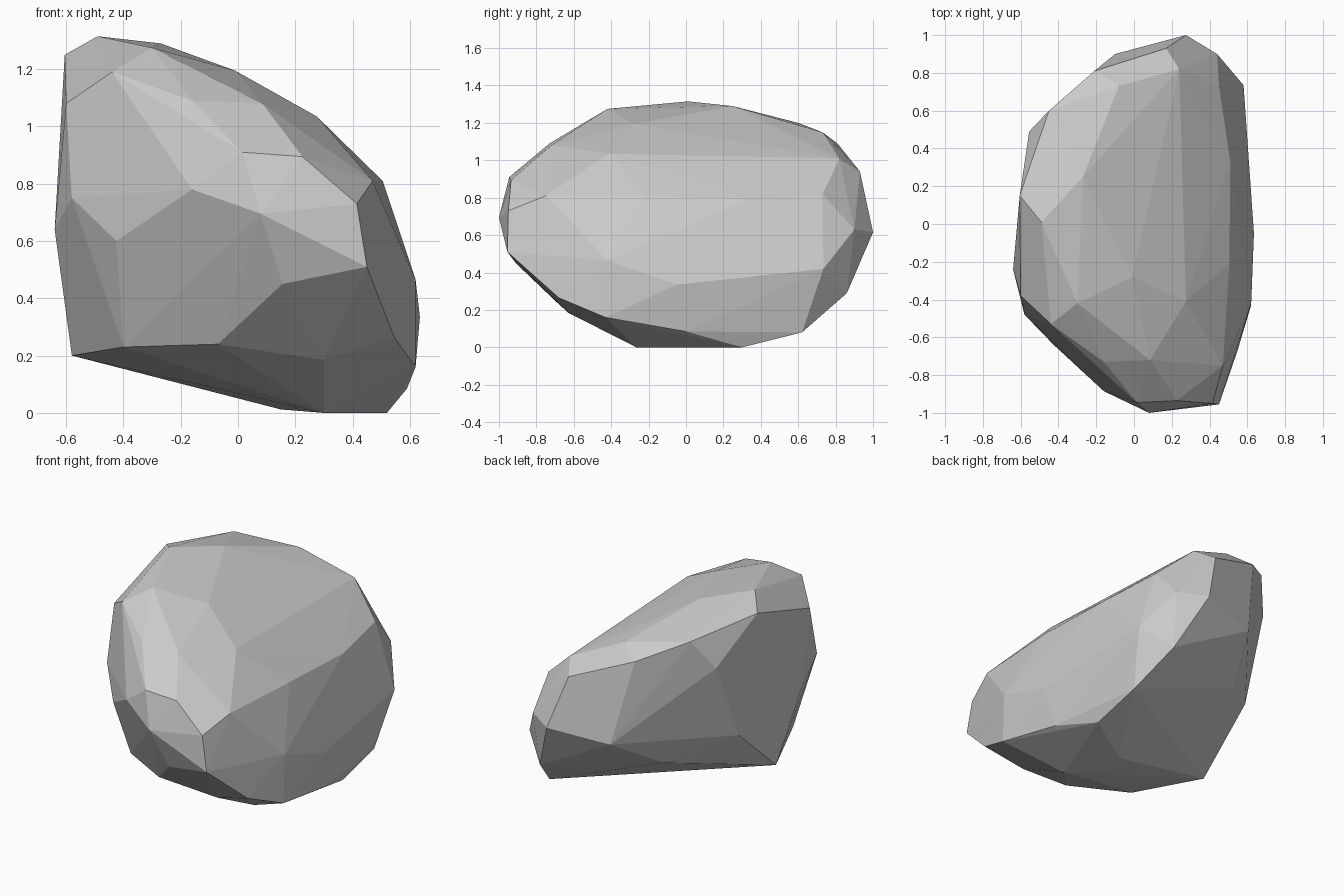
import bpy
import bmesh

# Corner points of the boulder, grouped by the side they shape
crown = [(-.3, -.42, 1.275), (-.44, -.53, 1.19), (-.49, .01, 1.315), (-.605, .15, 1.25),
         (-.27, .25, 1.29), (-.01, -.28, 1.195), (.275, -.41, 1.035), (-.45, .6, 1.2),
         (-.08, .73, 1.15), (-.6, -.38, 1.08)]
front = [(-.16, -.73, 1.09), (.085, -.72, 1.08), (.015, -.945, .91), (.225, -.935, .895),
         (.415, -.95, .73), (.08, -1, .695), (.45, -.955, .51), (-.16, -.885, .78),
         (-.425, -.64, .6), (.155, -.91, .45), (-.58, -.48, .75)]
right = [(.47, -.75, .81), (.505, -.21, .81), (.51, .33, .79), (.62, -.42, .465),
         (.635, -.05, .335), (.545, -.68, .265), (.58, .735, .42), (.45, .73, .82)]
back = [(.24, .82, 1.01), (.17, .93, .94), (.275, 1, .615), (.44, .9, .63), (.42, .86, .29),
        (-.21, .81, 1.09), (-.1, .9, .57), (-.555, .49, 1.02), (-.58, .3, .53),
        (-.26, .59, .38), (-.64, -.24, .64)]
base = [(-.58, -.07, .2), (-.4, -.5, .23), (-.07, -.69, .24), (.3, -.63, .185),
        (.62, -.43, .16), (.59, 0, .085), (.52, .3, 0), (.52, .62, .08),
        (.3, -.265, 0), (.15, .05, .012)]

# Wrap the points in a flat-faceted convex skin
bm = bmesh.new()
for side in (crown, front, right, back, base):
    for p in side:
        bm.verts.new(p)
bmesh.ops.convex_hull(bm, input=bm.verts[:])
bmesh.ops.delete(bm, geom=[v for v in bm.verts if not v.link_faces], context='VERTS')
bmesh.ops.recalc_face_normals(bm, faces=bm.faces[:])

mesh = bpy.data.meshes.new("boulder")
bm.to_mesh(mesh)
bm.free()
boulder = bpy.data.objects.new("boulder", mesh)
bpy.context.collection.objects.link(boulder)
